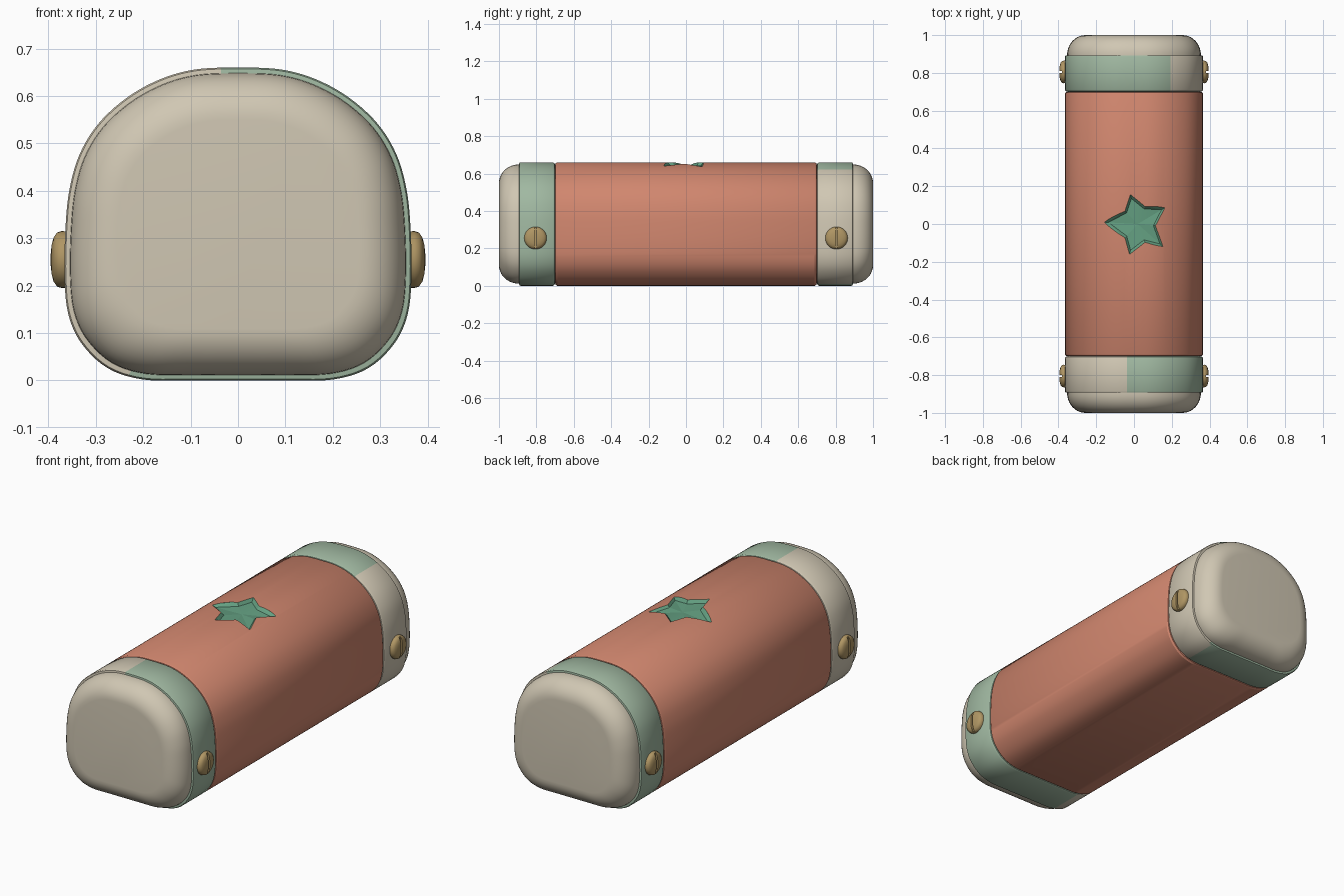
import bpy, bmesh, math
from mathutils import Vector

if "Cube" in bpy.data.objects:
    bpy.data.objects.remove(bpy.data.objects["Cube"])


def material(name, rgb):
    m = bpy.data.materials.new(name)
    lin = [((c / 255 + 0.055) / 1.055) ** 2.4 for c in rgb]
    m.diffuse_color = (*lin, 1)
    m.use_nodes = True
    m.node_tree.nodes["Principled BSDF"].inputs["Base Color"].default_value = m.diffuse_color
    return m


CREAM = material("cream", (208, 199, 179))
SAGE = material("sage green", (160, 184, 161))
CLAY = material("terracotta", (208, 134, 110))
STAR = material("star green", (100, 160, 130))
BRASS = material("brass", (176, 150, 100))

# Right half of the cross-section, bottom to top (x, z)
HALF = [(0, 0), (0.10, 0), (0.20, 0.002), (0.275, 0.026), (0.33, 0.078), (0.358, 0.14),
        (0.366, 0.22), (0.364, 0.32), (0.356, 0.40), (0.335, 0.475), (0.295, 0.541),
        (0.235, 0.596), (0.165, 0.635), (0.09, 0.656), (0, 0.66)]


def smooth_loop(half, steps=5):
    """Mirror the half outline and run a smooth closed curve through it."""
    pts = [Vector(p) for p in half + [(-x, z) for x, z in half[-2:0:-1]]]
    out, n = [], len(pts)
    for i in range(n):
        a, b, c, d = (pts[(i + k) % n] for k in (-1, 0, 1, 2))
        for s in range(steps):
            t = s / steps
            out.append(0.5 * (2 * b + (c - a) * t + (2 * a - 5 * b + 4 * c - d) * t * t
                              + (3 * b - a - 3 * c + d) * t ** 3))
    return out


LOOP = smooth_loop(HALF)


def finish(name, bm, mats, angle=40):
    bmesh.ops.recalc_face_normals(bm, faces=bm.faces)
    me = bpy.data.meshes.new(name)
    bm.to_mesh(me)
    bm.free()
    for m in mats:
        me.materials.append(m)
    ob = bpy.data.objects.new(name, me)
    bpy.context.collection.objects.link(ob)
    if angle:
        smooth(ob, angle)
    return ob


def smooth(ob, angle):
    bpy.ops.object.select_all(action='DESELECT')
    ob.select_set(True)
    bpy.context.view_layer.objects.active = ob
    bpy.ops.object.shade_smooth_by_angle(angle=math.radians(angle))


def skin(bm, rings):
    """Join rings of points into a closed shell."""
    rows = [[bm.verts.new(p) for p in r] for r in rings]
    n = len(rows[0])
    for a, b in zip(rows, rows[1:]):
        for i in range(n):
            bm.faces.new((a[i], a[(i + 1) % n], b[(i + 1) % n], b[i]))
    bm.faces.new(rows[0])
    bm.faces.new(rows[-1])


def loft(name, stations, mats, rule=None):
    """Sweep the cross-section along y; each station is (y, inset)."""
    bm = bmesh.new()
    skin(bm, [[(p.x * (0.366 - d) / 0.366, y, 0.33 + (p.y - 0.33) * (0.33 - d) / 0.33)
               for p in LOOP] for y, d in stations])
    if rule:
        for f in bm.faces:
            f.material_index = rule(f.calc_center_median())
    return finish(name, bm, mats)


def cut(ob, cutter, angle):
    mod = ob.modifiers.new("cut", 'BOOLEAN')
    mod.operation, mod.solver, mod.object = 'DIFFERENCE', 'EXACT', cutter
    bpy.ops.object.select_all(action='DESELECT')
    bpy.context.view_layer.objects.active = ob
    ob.select_set(True)
    bpy.ops.object.modifier_apply(modifier=mod.name)
    bpy.data.objects.remove(cutter)
    smooth(ob, angle)


# Long body with softened ends
body = loft("body", [(-0.70, 0.014), (-0.697, 0.005), (-0.688, 0),
                     (0.688, 0), (0.697, 0.005), (0.70, 0.014)], [CLAY, STAR])

# Star recess in the top, its floor following the curve of the body
star = [(-0.165, 0.01), (-0.05, -0.075), (-0.025, -0.165), (0.06, -0.10), (0.16, -0.125),
        (0.118, -0.01), (0.17, 0.09), (0.06, 0.095), (-0.02, 0.16), (-0.05, 0.07)]


def star_ring(scale, lift):
    ring = []
    for x, y in star:
        x, y = 0.02 + (x - 0.02) * scale, y * scale
        ring.append((x, y, 0.66 - 2 * max(0, abs(x) - 0.06) ** 2 + lift))
    return ring


bm = bmesh.new()
skin(bm, [star_ring(0.84, -0.016), star_ring(1.0, 0.003), star_ring(1.02, 0.08)])
bm.faces.ensure_lookup_table()
floor = bm.faces[-2]
bmesh.ops.poke(bm, faces=[floor])
center = min(bm.verts, key=lambda v: (v.co.x - 0.02) ** 2 + v.co.y ** 2)
center.co = (0.02, 0, 0.641)
bmesh.ops.triangulate(bm, faces=bm.faces)
for f in bm.faces:
    f.material_index = 1
cut(body, finish("star_cutter", bm, [CLAY, STAR], None), 30)

# Two-tone collars at both ends
for name, s, rule in (
        ("front_collar", -1, lambda c: int(c.x > (-0.03 if c.z > 0.33 else -0.22))),
        ("back_collar", 1, lambda c: int(c.x < (0.19 if c.z > 0.33 else 0.24)))):
    loft(name, [(s * y, d) for y, d in ((0.70, 0.014), (0.703, 0.005), (0.712, 0), (0.885, 0),
                                        (0.891, 0.003), (0.893, 0.015))],
         [CREAM, SAGE], rule)

# Rounded end caps
for name, s in (("front_cap", -1), ("back_cap", 1)):
    arc = [(s * (0.895 + 0.105 * math.sin(a)), 0.012 + 0.098 * (1 - math.cos(a)))
           for a in (i * math.pi / 20 for i in range(11))]
    loft(name, [(s * 0.87, 0.012)] + arc, [CREAM])

# Slotted brass screws on the collar sides
HEAD = [(0.34, 0.058), (0.372, 0.060), (0.382, 0.057), (0.389, 0.047), (0.393, 0.032), (0.395, 0.014)]
for sx, side in ((1, "right"), (-1, "left")):
    for sy, end in ((-1, "front"), (1, "back")):
        bm = bmesh.new()
        skin(bm, [[(sx * x, sy * 0.805 + r * math.cos(a), 0.255 + r * math.sin(a))
                   for a in (k * math.tau / 32 for k in range(32))] for x, r in HEAD])
        screw = finish(f"{end}_{side}_screw", bm, [BRASS])
        bm = bmesh.new()
        bmesh.ops.create_cube(bm, size=1)
        for v in bm.verts:
            v.co = (sx * 0.40 + v.co.x * 0.036, sy * 0.805 + v.co.y * 0.012, 0.255 + v.co.z * 0.2)
        cut(screw, finish("slot_cutter", bm, [BRASS], None), 40)
